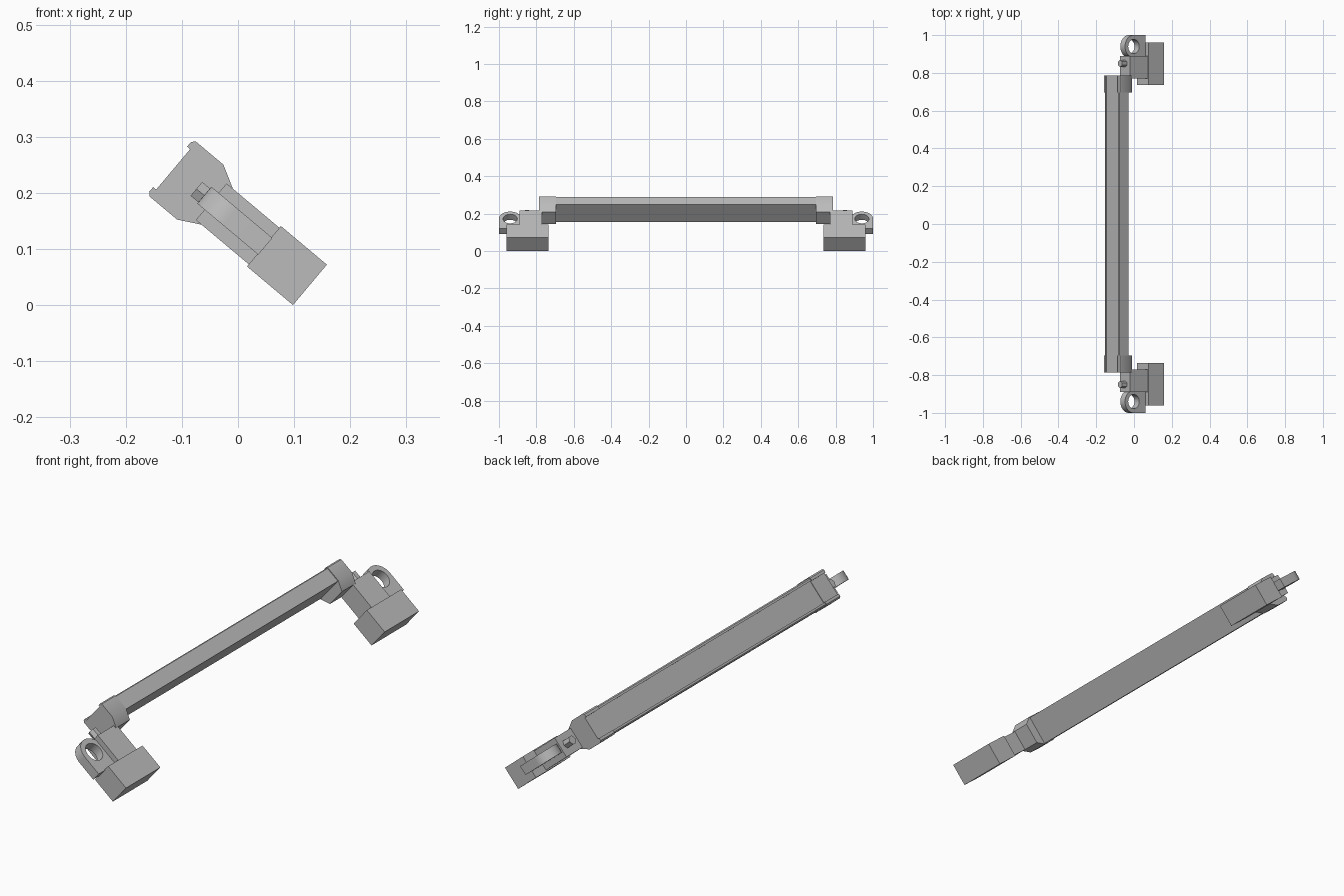
import bpy, bmesh, math
from mathutils import Matrix, Vector

cube = bpy.data.objects.get("Cube")
if cube:
    bpy.data.objects.remove(cube, do_unlink=True)

grey = bpy.data.materials.new("mid_grey")
grey.use_nodes = True
grey.diffuse_color = (0.5, 0.5, 0.5, 1)
grey.node_tree.nodes["Principled BSDF"].inputs["Base Color"].default_value = (0.5, 0.5, 0.5, 1)

# The whole fixture leans back: local x is across, local z runs base to lamp
TILT = Matrix.Rotation(math.radians(-50), 4, 'Y')
MID = 0.111


def prism(name, loops, to_3d, direction):
    """Fill outlines (extra loops are holes) and extrude along direction."""
    bm = bmesh.new()
    edges = []
    for loop in loops:
        vs = [bm.verts.new(to_3d(*p)) for p in loop]
        edges += [bm.edges.new((vs[i - 1], vs[i])) for i in range(len(vs))]
    bmesh.ops.triangle_fill(bm, edges=edges, use_beauty=True)
    result = bmesh.ops.extrude_face_region(bm, geom=bm.faces[:])
    verts = [g for g in result["geom"] if isinstance(g, bmesh.types.BMVert)]
    bmesh.ops.translate(bm, verts=verts, vec=Vector(direction))
    bmesh.ops.recalc_face_normals(bm, faces=bm.faces)
    mesh = bpy.data.meshes.new(name)
    bm.to_mesh(mesh)
    bm.free()
    mesh.transform(TILT)
    mesh.materials.append(grey)
    obj = bpy.data.objects.new(name, mesh)
    bpy.context.collection.objects.link(obj)
    bpy.ops.object.select_all(action='DESELECT')
    obj.select_set(True)
    bpy.context.view_layer.objects.active = obj
    bpy.ops.object.shade_smooth_by_angle()
    return obj


def along_y(name, outline, y0, y1):
    return prism(name, [outline], lambda x, z: (x, y0, z), (0, y1 - y0, 0))


def box(name, x0, x1, y0, y1, z0, z1):
    return along_y(name, [(x0, z0), (x1, z0), (x1, z1), (x0, z1)], y0, y1)


def symmetric(half):
    """Complete a half outline given as (offset from middle, height)."""
    return [(MID + x, z) for x, z in half] + [(MID - x, z) for x, z in reversed(half)]


def arc(cy, cz, r, start, end, n):
    return [(cy + r * math.cos(start + (end - start) * i / n),
             cz + r * math.sin(start + (end - start) * i / n)) for i in range(n + 1)]


# Lamp housing with a shallow recessed panel
bar = symmetric([(0.061, 0.181), (0.061, 0.243), (0.056, 0.247), (0.048, 0.247), (0.048, 0.242)])
along_y("lamp_housing", bar, -0.70, 0.70)

cap = symmetric([(0.043, 0.142), (0.064, 0.181), (0.064, 0.245), (0.058, 0.251),
                 (0.047, 0.251), (0.047, 0.244)])

for side, s in (("front", -1), ("back", 1)):
    # End cap, bracket neck and foot
    along_y(side + "_end_cap", cap, s * 0.695, s * 0.785)
    box(side + "_neck", 0.068, 0.153, s * 0.77, s * 0.89, 0.025, 0.155)
    box(side + "_foot", 0.063, 0.157, s * 0.735, s * 0.96, -0.075, 0.032)

    # Eyelet plate with round hole
    outline = [(s * 1.0, 0.03)] + arc(s * 0.94, 0.112, 0.06, 0, math.pi, 24)[::s] + [(s * 0.88, 0.03)]
    hole = arc(s * 0.94, 0.112, 0.038, 0, 2 * math.pi, 32)[:-1]
    prism(side + "_eyelet", [outline, hole], lambda y, z: (0.092, y, z), (0.039, 0, 0))

    # Hexagonal bolt head
    hexagon = arc(MID, s * 0.85, 0.0185, math.pi / 2, 2.5 * math.pi, 6)[:-1]
    prism(side + "_bolt", [hexagon], lambda x, y: (x, y, 0.15), (0, 0, 0.04))
